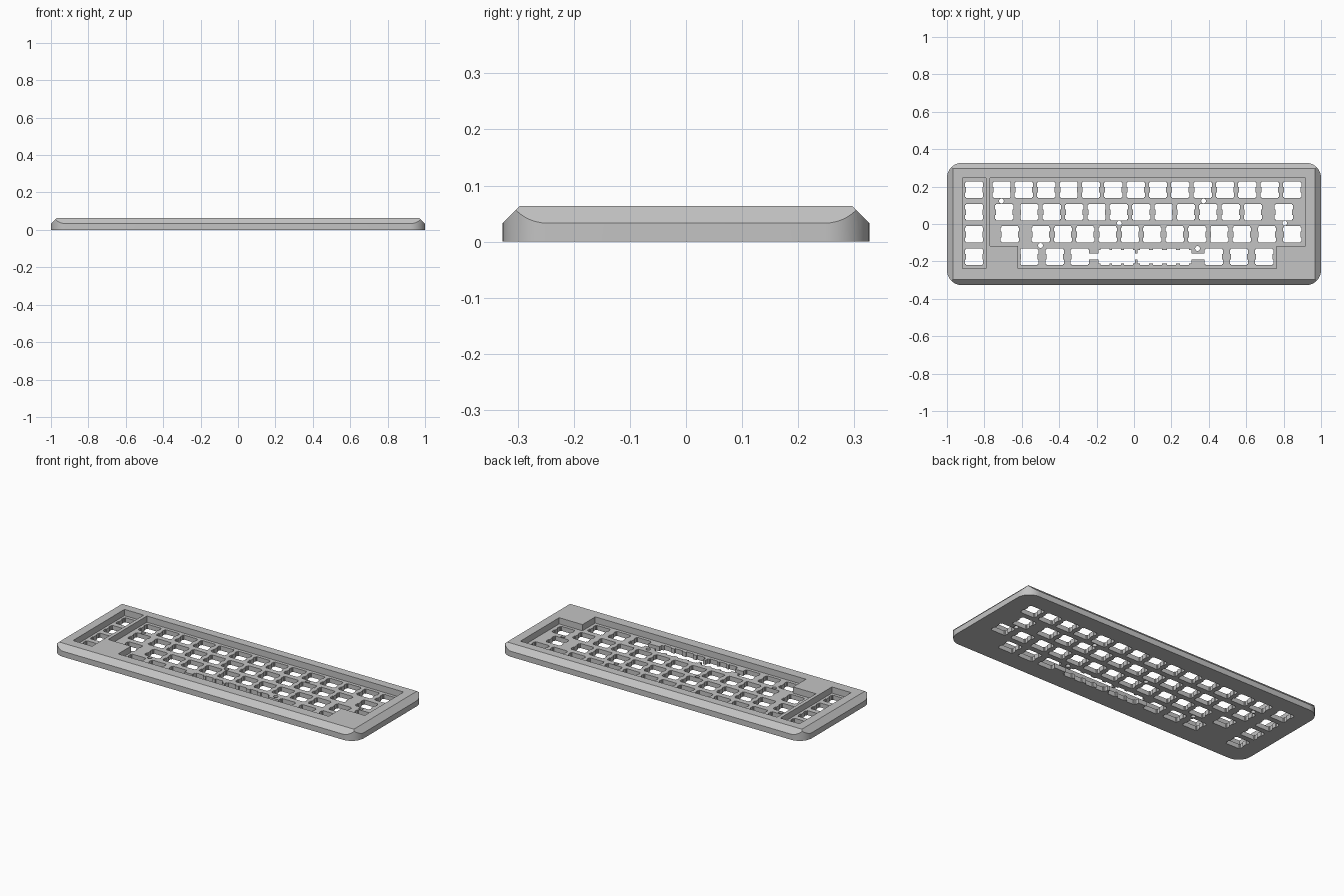
import bpy, bmesh, math
from mathutils import Vector

if "Cube" in bpy.data.objects:
    bpy.data.objects.remove(bpy.data.objects["Cube"])

W, D, H = 1.0, 0.327, 0.064      # half width, half depth, height
EDGE = 0.033                     # height where the chamfer starts
PLATE = 0.027                    # thickness of the switch plate
U = 0.1195                       # key pitch
X0, Y0 = -0.768, 0.183           # left end of main block, top row centre

grey = bpy.data.materials.new("case_grey")
grey.diffuse_color = (0.55, 0.55, 0.55, 1)
grey.use_nodes = True
grey.node_tree.nodes["Principled BSDF"].inputs["Base Color"].default_value = grey.diffuse_color


def prism(bm, pts, z0, z1):
    """Extrude a closed outline from z0 to z1."""
    face = bm.faces.new([bm.verts.new((x, y, z0)) for x, y in pts])
    ext = bmesh.ops.extrude_face_region(bm, geom=[face])
    top = [v for v in ext["geom"] if isinstance(v, bmesh.types.BMVert)]
    bmesh.ops.translate(bm, verts=top, vec=(0, 0, z1 - z0))


def make(name, bm):
    bmesh.ops.recalc_face_normals(bm, faces=bm.faces[:])
    mesh = bpy.data.meshes.new(name)
    bm.to_mesh(mesh)
    bm.free()
    ob = bpy.data.objects.new(name, mesh)
    bpy.context.collection.objects.link(ob)
    return ob


def rect(x0, x1, y0, y1):
    return [(x0, y0), (x1, y0), (x1, y1), (x0, y1)]


def circle(cx, cy, r, n=16):
    return [(cx + r * math.cos(2 * math.pi * i / n),
             cy + r * math.sin(2 * math.pi * i / n)) for i in range(n)]


def key_hole(cx, cy):
    """Square switch cutout with two notches on each side."""
    a, b, lo, hi = 0.044, 0.049, 0.015, 0.038
    side = [(a, -a), (a, -hi), (b, -hi), (b, -lo), (a, -lo),
            (a, lo), (b, lo), (b, hi), (a, hi), (a, a)]
    return [(cx + x, cy + y) for x, y in side + [(-x, -y) for x, y in side]]


# case body: rounded slab trimmed by four sloping planes
R = 0.08
outline = []
for k, (sx, sy) in enumerate([(1, 1), (-1, 1), (-1, -1), (1, -1)]):
    for i in range(13):
        t = math.pi / 2 * (k + i / 12)
        outline.append((sx * (W - R) + R * math.cos(t),
                        sy * (D - R) + R * math.sin(t)))
bm = bmesh.new()
prism(bm, outline, 0, H)
bmesh.ops.recalc_face_normals(bm, faces=bm.faces[:])
for sx, sy in [(1, 0), (-1, 0), (0, 1), (0, -1)]:
    bmesh.ops.bisect_plane(bm, geom=bm.verts[:] + bm.edges[:] + bm.faces[:],
                           plane_co=Vector((sx * W, sy * D, EDGE)),
                           plane_no=Vector((sx, sy, 1)).normalized(),
                           clear_outer=True)
    bmesh.ops.holes_fill(bm, edges=[e for e in bm.edges if e.is_boundary], sides=0)
case = make("keyboard_case", bm)
case.data.materials.append(grey)

# recessed wells: side column and stepped main block
top, step, low = 0.246, -0.118, -0.238
wells = [rect(-0.918, -0.792, low, top),
         [(-0.621, low), (0.763, low), (0.763, step), (0.916, step),
          (0.916, top), (-0.771, top), (-0.771, step), (-0.621, step)]]

# key cutouts laid out by key widths
rows = [[1] * 14,
        [1.25] + [1] * 11 + [1.75],
        [1.75] + [1] * 10 + [1.25, 1]]
holes = []
for r, widths in enumerate(rows):
    x = X0
    for w in widths:
        holes.append(key_hole(x + w * U / 2, Y0 - r * U))
        x += w * U
for r in range(4):
    holes.append(key_hole(-0.855, Y0 - r * U))
yb = Y0 - 3 * U
for c in (0.5, 1.625, 2.75, 8.75, 9.875, 11):
    holes.append(key_hole(X0 + (1.25 + c) * U, yb))

# screw holes
for x, y in [(-0.709, 0.123), (0.372, 0.123), (0.806, 0.004),
             (-0.078, 0.004), (-0.5, -0.115), (0.34, -0.131)]:
    holes.append(circle(x, y, 0.013))

# space bar openings: long slot, two wide cutouts, scalloped edges
slot = [rect(-0.26, 0.4, yb - 0.014, yb + 0.018)]
wide = [rect(-0.19, 0.005, yb - 0.036, yb + 0.036),
        rect(0.02, 0.307, yb - 0.036, yb + 0.036)]
scallops = [rect(x - 0.024, x + 0.024, yb - 0.044, yb + 0.044)
            for x in (-0.155, -0.093, -0.03, 0.055, 0.125, 0.2, 0.27)]

for shapes, z0, z1 in [(wells, PLATE, 0.1), (holes, -0.05, 0.05),
                       (slot, -0.05, 0.05), (wide, -0.05, 0.05),
                       (scallops, -0.05, 0.05)]:
    bm = bmesh.new()
    for pts in shapes:
        prism(bm, pts, z0, z1)
    cutter = make("cutter", bm)
    cutter.hide_render = True
    mod = case.modifiers.new("cut", 'BOOLEAN')
    mod.operation, mod.solver, mod.object = 'DIFFERENCE', 'EXACT', cutter
    bpy.context.view_layer.objects.active = case
    bpy.ops.object.modifier_apply(modifier=mod.name)
    bpy.data.objects.remove(cutter)

# smooth the round corners, keep every edge crisp
bpy.ops.object.select_all(action='DESELECT')
case.select_set(True)
bpy.context.view_layer.objects.active = case
bpy.ops.object.shade_smooth_by_angle(angle=math.radians(25))
